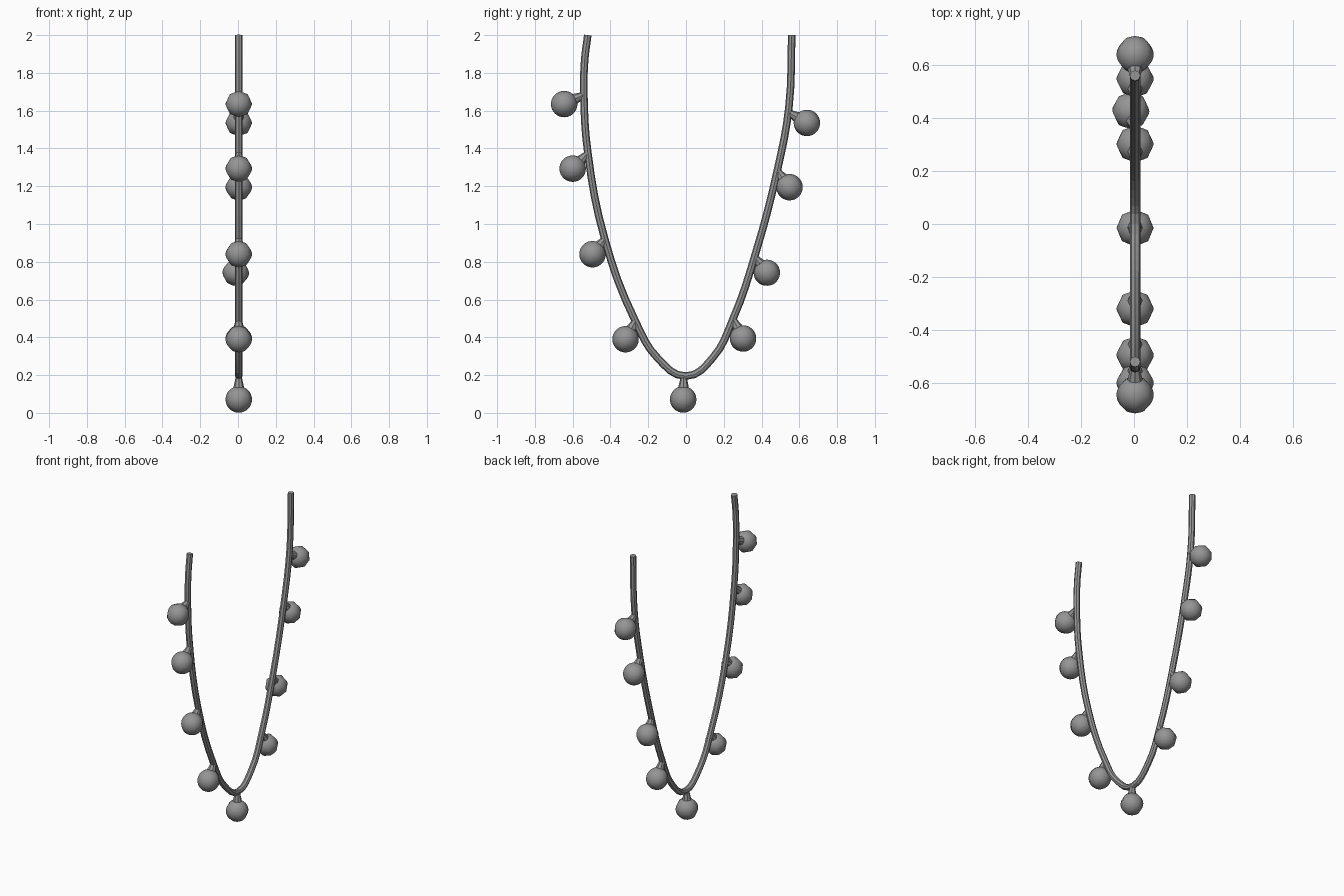
import bpy, bmesh
from math import radians
from mathutils import Vector, Matrix

cube = bpy.data.objects.get("Cube")
if cube:
    bpy.data.objects.remove(cube, do_unlink=True)

grey = bpy.data.materials.new("dull_grey")
grey.use_nodes = True
grey.diffuse_color = (0.3, 0.3, 0.3, 1)
grey.node_tree.nodes["Principled BSDF"].inputs["Base Color"].default_value = (0.3, 0.3, 0.3, 1)

WIRE_X = 0.004
BALL_R = 0.07

# Bent wire: an eight-sided tube along a smooth U in the side plane
path = [(-0.52, 2.0), (-0.537, 1.86), (-0.54, 1.66), (-0.52, 1.38), (-0.43, 0.92),
        (-0.27, 0.49), (-0.15, 0.29), (0, 0.195), (0.14, 0.29), (0.25, 0.5),
        (0.37, 0.85), (0.485, 1.29), (0.545, 1.62), (0.56, 2.0)]
curve = bpy.data.curves.new("wire", "CURVE")
curve.dimensions = "3D"
curve.bevel_depth = 0.02
curve.bevel_resolution = 2
curve.resolution_u = 4
curve.use_fill_caps = True
spline = curve.splines.new("BEZIER")
spline.bezier_points.add(len(path) - 1)
for point, (y, z) in zip(spline.bezier_points, path):
    point.co = (WIRE_X, y, z)
    point.handle_left_type = point.handle_right_type = "AUTO"
spline.use_smooth = False
curve.materials.append(grey)
wire = bpy.data.objects.new("wire", curve)
bpy.context.collection.objects.link(wire)


def add_mesh(name, bm, smooth):
    mesh = bpy.data.meshes.new(name)
    for face in bm.faces:
        face.smooth = smooth
    bm.to_mesh(mesh)
    bm.free()
    mesh.materials.append(grey)
    bpy.context.collection.objects.link(bpy.data.objects.new(name, mesh))


def hanging_ball(number, tip, centre, x):
    """A ball with a tapered peg that runs up to the wire."""
    centre = Vector((x, *centre))
    tip = Vector((WIRE_X, *tip))
    axis = tip - centre
    turn = Vector((0, 0, 1)).rotation_difference(axis).to_matrix().to_4x4()

    bm = bmesh.new()
    bmesh.ops.create_uvsphere(bm, u_segments=8, v_segments=16, radius=BALL_R,
                              matrix=Matrix.Translation(centre) @ turn)
    add_mesh(f"ball_{number}", bm, True)

    start = centre + axis.normalized() * BALL_R * 0.8
    bm = bmesh.new()
    bmesh.ops.create_cone(bm, cap_ends=True, segments=8, radius1=0.03, radius2=0.016,
                          depth=(tip - start).length,
                          matrix=Matrix.Translation((start + tip) / 2) @ turn)
    add_mesh(f"peg_{number}", bm, False)


# Peg tip, ball centre (both y, z) and ball x
balls = [((-0.54, 1.685), (-0.645, 1.635), 0.004),
         ((-0.525, 1.37), (-0.6, 1.293), 0.004),
         ((-0.43, 0.92), (-0.495, 0.84), 0.004),
         ((-0.265, 0.49), (-0.32, 0.39), 0.004),
         ((-0.012, 0.19), (-0.015, 0.071), 0.004),
         ((0.25, 0.495), (0.302, 0.394), 0.004),
         ((0.365, 0.825), (0.428, 0.742), -0.012),
         ((0.485, 1.28), (0.548, 1.195), 0.004),
         ((0.545, 1.59), (0.64, 1.535), 0.004)]
for i, (tip, centre, x) in enumerate(balls, 1):
    hanging_ball(i, tip, centre, x)
